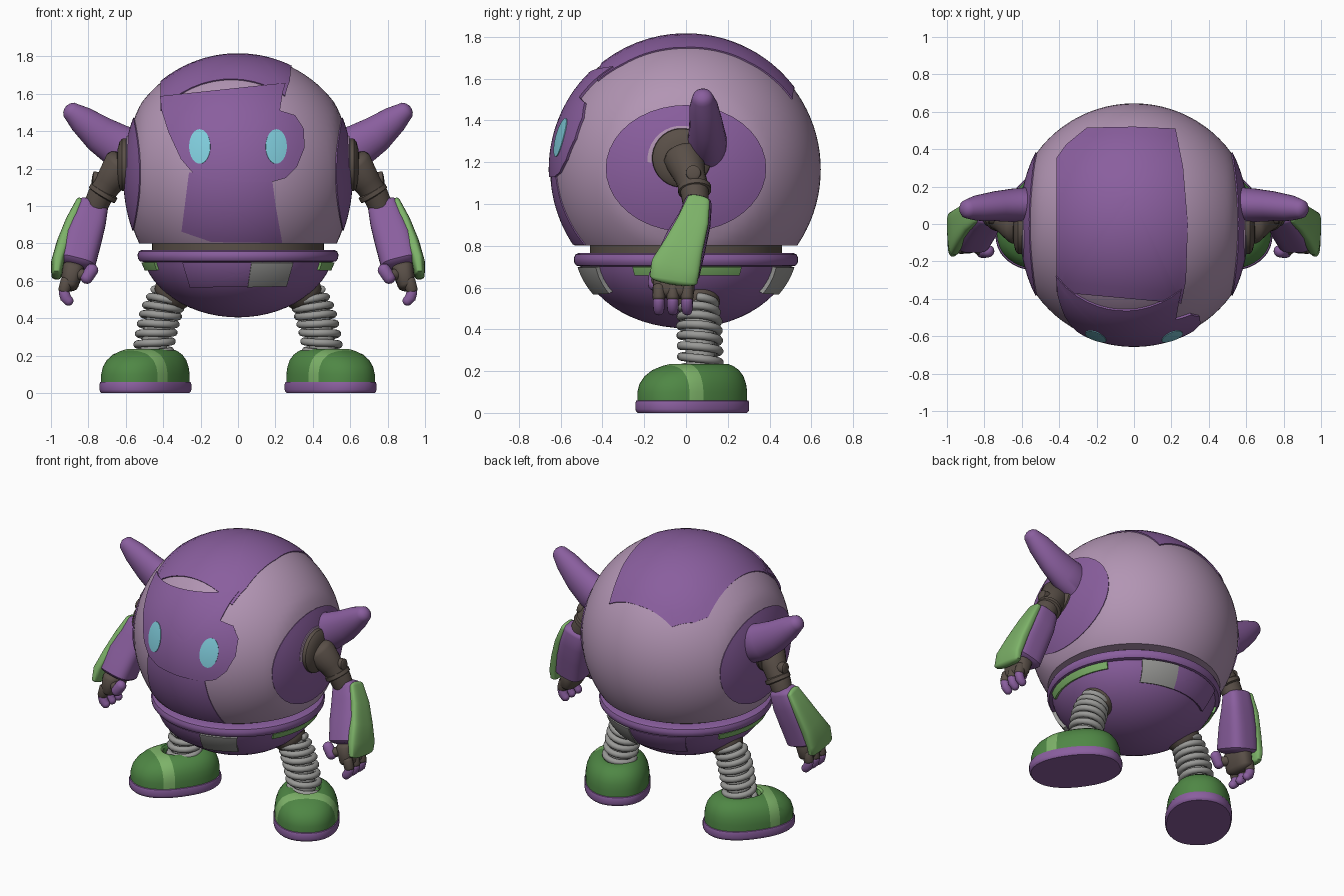
import bpy, bmesh, math
from mathutils import Vector, Matrix

if "Cube" in bpy.data.objects:
    bpy.data.objects.remove(bpy.data.objects["Cube"])

def lin(c):
    return c / 12.92 if c < 0.04 else ((c + 0.055) / 1.055) ** 2.4

def material(name, r, g, b):
    m = bpy.data.materials.new(name)
    m.diffuse_color = (lin(r), lin(g), lin(b), 1)
    m.use_nodes = True
    m.node_tree.nodes["Principled BSDF"].inputs["Base Color"].default_value = m.diffuse_color
    return m

PURPLE = material("purple", .54, .37, .62)
LILAC = material("lilac", .70, .585, .705)
DARK = material("dark_brown", .35, .31, .28)
GREEN = material("green", .31, .53, .27)
LIME = material("light_green", .49, .70, .41)
GREY = material("grey", .60, .60, .59)
CYAN = material("cyan", .50, .80, .86)

def finish(name, bm, mats, mirror=False):
    bmesh.ops.recalc_face_normals(bm, faces=bm.faces)
    me = bpy.data.meshes.new(name)
    bm.to_mesh(me)
    bm.free()
    for m in (mats if isinstance(mats, list) else [mats]):
        me.materials.append(m)
    ob = bpy.data.objects.new(name, me)
    bpy.context.collection.objects.link(ob)
    if mirror:
        mod = ob.modifiers.new("mirror", 'MIRROR')
        mod.use_mirror_merge = False
    return ob

def loft(rings):
    """Skin closed rings of points and cap both ends."""
    bm = bmesh.new()
    vs = [[bm.verts.new(p) for p in r] for r in rings]
    n = len(vs[0])
    for a, b in zip(vs, vs[1:]):
        for i in range(n):
            bm.faces.new((a[i], a[(i + 1) % n], b[(i + 1) % n], b[i]))
    bm.faces.new(vs[0][::-1])
    bm.faces.new(vs[-1])
    return bm

def oval(n, power):
    out = []
    for i in range(n):
        t = 2 * math.pi * (i + .5) / n
        c, s = math.cos(t), math.sin(t)
        out.append((math.copysign(abs(c) ** (2 / power), c), math.copysign(abs(s) ** (2 / power), s)))
    return out

def limb(name, mat, stations, cap=0.02, up=(0, 1, 0), n=20, power=2, mirror=True):
    """Tube through (centre, half width, half depth along up), rounded ends."""
    st = [(Vector(p), a, b) for p, a, b in stations]
    t0 = (st[0][0] - st[1][0]).normalized()
    t1 = (st[-1][0] - st[-2][0]).normalized()
    for k, s in ((.45, .89), (.8, .6), (1, .2)):
        p, a, b = stations[0]
        st.insert(0, (Vector(p) + t0 * cap * k, a * s, b * s))
        p, a, b = stations[-1]
        st.append((Vector(p) + t1 * cap * k, a * s, b * s))
    rings = []
    for i, (p, a, b) in enumerate(st):
        t = (st[min(i + 1, len(st) - 1)][0] - st[max(i - 1, 0)][0]).normalized()
        u = Vector(up).cross(t).normalized()
        v = t.cross(u)
        rings.append([p + u * a * x + v * b * y for x, y in oval(n, power)])
    return finish(name, loft(rings), mat, mirror)

def lathe(name, mat, profile, n=64):
    """Profile of (radius, height) spun about z."""
    rings = [[(r * math.cos(2 * math.pi * i / n), r * math.sin(2 * math.pi * i / n), z)
              for i in range(n)] for r, z in profile]
    return finish(name, loft(rings), mat)

def flatten(p):
    """Press the cheeks of the head in slightly."""
    if abs(p.x) > .52:
        p.x = math.copysign(.52 + (abs(p.x) - .52) * .7, p.x)
    return p

HEAD = (Vector((0, 0, 1.165)), Vector((.645, .645, .645)))
BOWL = (Vector((0, 0, .80)), Vector((.52, .52, .395)))

def plate(name, mat, body, axis, sign, outline, lift, mirror=False, k=12, rings=10):
    """Thin plate: outline seen along an axis, laid on the head or bowl."""
    c, r = body
    o1, o2 = [i for i in range(3) if i != axis]
    pts = [Vector(p) for p in outline]
    edge = [pts[i].lerp(pts[(i + 1) % len(pts)], j / k) for i in range(len(pts)) for j in range(k)]
    mid = sum(edge, Vector((0, 0))) / len(edge)

    def put(q, h):
        d = Vector((0, 0, 0))
        d[o1] = (q.x - c[o1]) / r[o1]
        d[o2] = (q.y - c[o2]) / r[o2]
        d[axis] = sign * math.sqrt(max(0, 1 - d.length_squared))
        p = Vector([d[i] * r[i] for i in range(3)])
        if body is HEAD:
            p = flatten(p)
        return c + p * (1 + h / p.length)
    rows = [[put(mid.lerp(q, max(i, .05) / rings), lift) for q in edge] for i in range(rings + 1)]
    rows.append([put(q, -.01) for q in edge])
    bm = loft(rows)
    bm.faces.ensure_lookup_table()
    bm.faces.remove(bm.faces[-1])
    return finish(name, bm, mat, mirror)

def ellipse(cx, cy, a, b, n=40):
    return [(cx + a * math.cos(2 * math.pi * i / n), cy + b * math.sin(2 * math.pi * i / n)) for i in range(n)]

# Head ball, cut flat below
bm = bmesh.new()
bmesh.ops.create_uvsphere(bm, u_segments=80, v_segments=48, radius=.645)
for v in bm.verts:
    flatten(v.co)
    v.co.z += 1.165
cut = bmesh.ops.bisect_plane(bm, geom=bm.verts[:] + bm.edges[:] + bm.faces[:],
                             plane_co=(0, 0, .80), plane_no=(0, 0, -1), clear_outer=True)
bmesh.ops.contextual_create(bm, geom=[e for e in cut['geom_cut'] if isinstance(e, bmesh.types.BMEdge)])
finish("head", bm, LILAC)

# Head plates and eyes
plate("crown_stripe", PURPLE, HEAD, 2, 1,
      [(-.41, -.36), (.25, -.42), (.275, -.3), (.285, 0), (.26, .3), (.22, .505), (0, .515),
       (-.25, .51), (-.36, .42), (-.41, .35)], .007)
plate("face_plate", PURPLE, HEAD, 1, -1,
      [(-.41, 1.58), (-.40, 1.5), (-.365, 1.39), (-.30, 1.25), (-.24, 1.18), (-.15, 1.145), (0, 1.13),
       (.18, 1.13), (.25, 1.15), (.31, 1.21), (.35, 1.31), (.345, 1.41), (.30, 1.48), (.22, 1.505),
       (.235, 1.6), (.25, 1.65)], .012)
plate("chin_plate", PURPLE, HEAD, 1, -1,
      [(-.26, 1.18), (.18, 1.15), (.20, 1.0), (.235, .805), (-.14, .81), (-.30, .865)], .005)
plate("eye", CYAN, HEAD, 1, -1, ellipse(.2, 1.315, .055, .09), .016, True, k=1)
plate("cheek_disc", PURPLE, HEAD, 0, 1, ellipse(0, 1.17, .38, .30), .007, True, k=2)

# Waist, bowl and rim
lathe("waist", DARK, [(.46, .74), (.46, .81)])
bowl = [(.52 * math.cos(a), .80 - .395 * math.sin(a)) for a in [math.radians(12 + 6 * i) for i in range(13)]]
lathe("bowl", PURPLE, bowl + [(.01, .405)])
lathe("bowl_rim", PURPLE, [(.44, .765), (.515, .765), (.53, .758), (.537, .74), (.535, .72),
                           (.525, .705), (.50, .70), (.45, .70)])
for side, sign in (("front", -1), ("back", 1)):
    plate(side + "_panel", PURPLE, BOWL, 1, sign, [(-.29, .70), (.27, .70), (.24, .58), (-.25, .57)], .014)
    plate(side + "_patch", GREY, BOWL, 1, sign, [(.07, .70), (.285, .70), (.25, .58), (.05, .575)], .021)
plate("side_strip", LIME, BOWL, 0, 1, [(-.25, .70), (.26, .70), (.25, .66), (-.24, .66)], .013, True)

# Ears
limb("ear", PURPLE, [((.53, .10, 1.28), .13, .10), ((.64, .10, 1.32), .118, .09), ((.74, .095, 1.385), .10, .08),
                     ((.84, .085, 1.465), .074, .068), ((.89, .08, 1.505), .052, .052)], .04, n=28)

# Shoulders and upper arms
limb("shoulder_socket", DARK, [((.54, -.02, 1.22), .15, .15), ((.62, -.02, 1.22), .14, .14)], .03, n=32)
limb("socket_ring", LILAC, [((.56, -.02, 1.21), .165, .165), ((.595, -.02, 1.21), .165, .165)], .008, n=32)
limb("upper_arm", DARK, [((.62, -.01, 1.22), .10, .10), ((.685, .02, 1.13), .078, .075),
                         ((.73, .04, 1.07), .07, .07), ((.77, .05, .98), .065, .06)], .05)
limb("elbow_pin", DARK, [((.70, .035, 1.14), .04, .04), ((.775, .035, 1.15), .035, .035)], .006)
limb("wrist_band", DARK, [((.715, .04, 1.08), .082, .08), ((.727, .042, 1.06), .082, .08)], .012)

# Forearms with outer guard
limb("forearm", PURPLE, [((.775, .06, 1.005), .082, .065), ((.80, .04, .92), .095, .08),
                         ((.835, .00, .82), .106, .10), ((.868, -.045, .69), .105, .115)], .03, power=3.2, n=32)
limb("forearm_guard", LIME, [((.85, .06, 1.02), .02, .055), ((.895, .035, .92), .028, .075),
                             ((.935, -.01, .80), .036, .095), ((.965, -.05, .70), .034, .118),
                             ((.97, -.06, .635), .028, .115)], .022, power=3.2, n=32)

# Hands
limb("palm", DARK, [((.88, -.055, .67), .06, .10), ((.90, -.06, .58), .048, .10)], .035, power=2.8)
for i, y in enumerate((-.13, -.063, .005)):
    limb(f"knuckle_{i}", DARK, [((.915, y, .60), .034, .03), ((.93, y, .55), .032, .03)], .02, n=14)
    limb(f"finger_{i}", PURPLE, [((.93, y, .54), .03, .028), ((.922, y, .51), .03, .028),
                                 ((.905, y, .492), .027, .026)], .024, n=14)
limb("thumb_base", DARK, [((.87, -.10, .64), .035, .035), ((.82, -.14, .63), .03, .03)], .02, n=14)
limb("thumb", PURPLE, [((.78, -.145, .66), .035, .033), ((.81, -.15, .615), .034, .033)], .03, n=16)

# Hips and spring legs
limb("hip", DARK, [((.31, .05, .58), .125, .125), ((.365, .06, .515), .10, .10)], .045, n=28)

def leg_centre(t):
    a, b, c = Vector((.37, .06, .53)), Vector((.435, .065, .40)), Vector((.455, .07, .20))
    return a.lerp(b, t).lerp(b.lerp(c, t), t)

coil = []
for i in range(7 * 20 + 1):
    t, a = i / 140, 2 * math.pi * i / 20
    rad = .078 + .014 * min(1, t * 3)
    coil.append((leg_centre(t) + Vector((math.cos(a), math.sin(a), -.32 * math.cos(a) * (t - 1))) * rad, .02, .02))
limb("leg_spring", GREY, coil, .01, up=(0, 0, 1), n=10)
limb("leg_core", GREY, [(leg_centre(i / 6), .07, .07) for i in range(7)], .01)

# Boots, turned outward
def boot_part(name, mats, levels, strap=False):
    rings = [[(x * .205 * s, -y * .29 * s + shift, z) for x, y in oval(48, 2.25)] for z, s, shift in levels]
    bm = loft(rings)
    if strap:
        for f in (-.07, -.14):
            bmesh.ops.bisect_plane(bm, geom=bm.verts[:] + bm.edges[:] + bm.faces[:],
                                   plane_co=(0, f, 0), plane_no=(0, 1, 0))
        for f in bm.faces:
            if -.14 < f.calc_center_median().y < -.07:
                f.material_index = 1
    bm.transform(Matrix.Translation((.495, .03, 0)) @ Matrix.Rotation(math.radians(35), 4, 'Z'))
    return finish(name, bm, mats, True)

boot_part("boot_sole", PURPLE, [(0, .96, 0), (.008, .99, 0), (.018, 1, 0), (.048, 1, 0), (.058, .985, 0), (.062, .95, 0)])
boot_part("boot", [GREEN, LIME], [(.055, .965, 0), (.10, .965, 0), (.14, .935, .003), (.175, .87, .01),
                                  (.205, .76, .02), (.225, .62, .032), (.235, .50, .04), (.235, .44, .04),
                                  (.225, .40, .04), (.19, .39, .04)], True)

# Smooth shading with crisp edges
for ob in bpy.context.scene.objects:
    ob.select_set(True)
    bpy.context.view_layer.objects.active = ob
bpy.ops.object.shade_smooth_by_angle(angle=math.radians(40))
